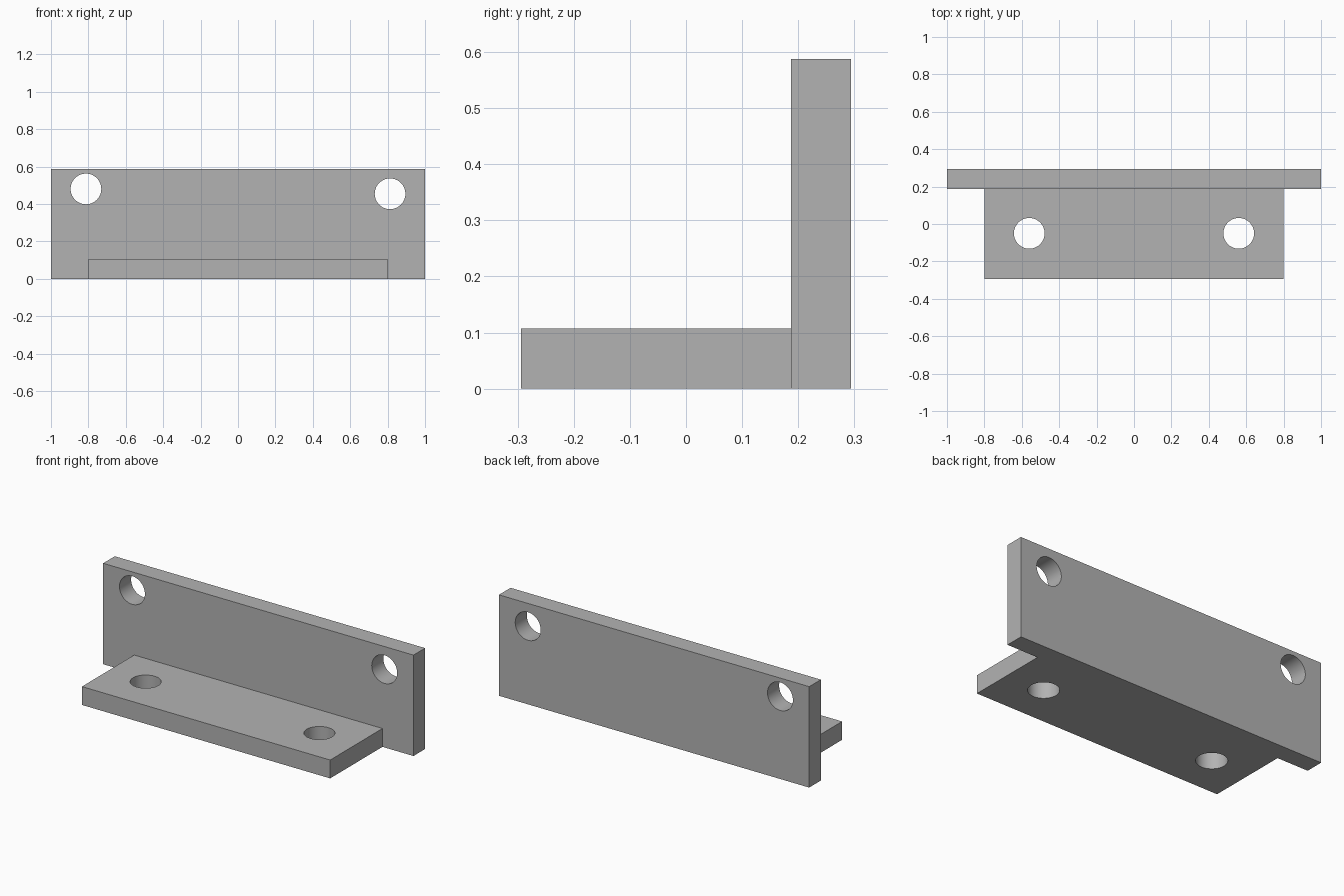
import bpy
from mathutils import Vector

if "Cube" in bpy.data.objects:
    bpy.data.objects.remove(bpy.data.objects["Cube"], do_unlink=True)

grey = bpy.data.materials.new("plain grey")
grey.use_nodes = True
colour = (0.45, 0.45, 0.45, 1)
grey.diffuse_color = colour
grey.node_tree.nodes["Principled BSDF"].inputs["Base Color"].default_value = colour

HOLE_RADIUS = 0.082


def box(name, low, high):
    low, high = Vector(low), Vector(high)
    bpy.ops.mesh.primitive_cube_add(size=1, location=(low + high) / 2)
    obj = bpy.context.object
    obj.name = name
    obj.scale = high - low
    bpy.ops.object.transform_apply(location=False, rotation=False, scale=True)
    obj.data.materials.append(grey)
    return obj


def drill(plate, name, location, rotation=(0, 0, 0)):
    bpy.ops.mesh.primitive_cylinder_add(vertices=64, radius=HOLE_RADIUS, depth=0.4,
                                        location=location, rotation=rotation)
    cutter = bpy.context.object
    cutter.name = name
    cutter.data.materials.append(grey)
    cutter.hide_render = True
    cutter.hide_set(True)
    cutter.display_type = 'WIRE'
    mod = plate.modifiers.new(name, 'BOOLEAN')
    mod.operation = 'DIFFERENCE'
    mod.solver = 'EXACT'
    mod.object = cutter


def finish(plate):
    # Apply the holes, remove their cutters and smooth the bores
    cutters = [m.object for m in plate.modifiers]
    bpy.ops.object.select_all(action='DESELECT')
    plate.select_set(True)
    bpy.context.view_layer.objects.active = plate
    for mod in list(plate.modifiers):
        bpy.ops.object.modifier_apply(modifier=mod.name)
    bpy.ops.object.shade_smooth_by_angle()
    for cutter in cutters:
        bpy.data.objects.remove(cutter, do_unlink=True)


# Upright plate; its two holes sit at slightly different heights
back_plate = box("back_plate", (-1, 0.187, 0), (1, 0.294, 0.588))
for side, x, z in (("right", -0.813, 0.481), ("left", 0.813, 0.455)):
    drill(back_plate, f"{side}_back_hole", (x, 0.24, z), (1.5707963, 0, 0))
finish(back_plate)

# Narrower base flange with a pair of vertical holes
base_plate = box("base_plate", (-0.8, -0.294, 0), (0.8, 0.187, 0.107))
for side, x in (("right", -0.56), ("left", 0.56)):
    drill(base_plate, f"{side}_base_hole", (x, -0.05, 0.05))
finish(base_plate)
